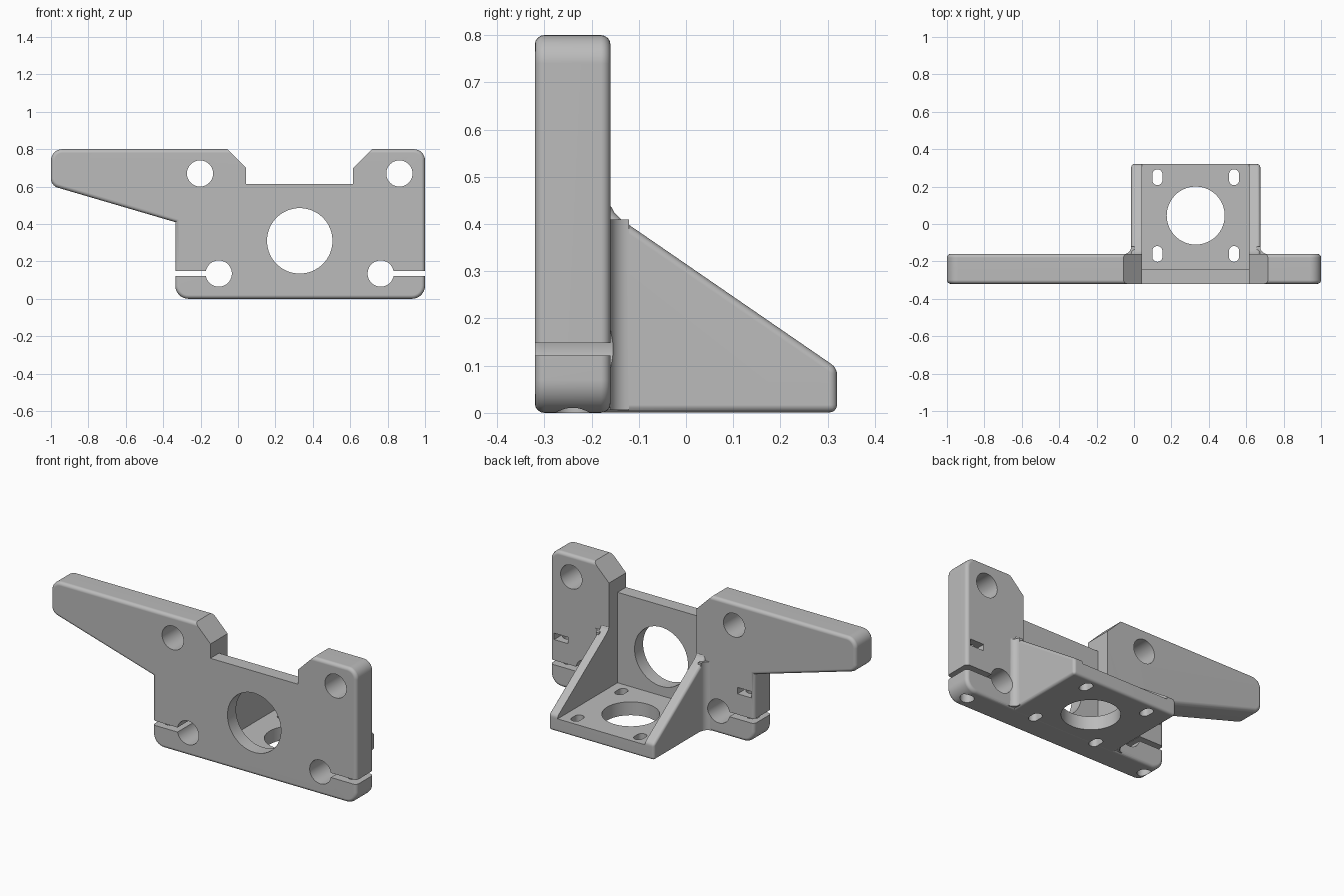
import bpy, bmesh, math
from mathutils import Vector

cube = bpy.data.objects.get("Cube")
if cube:
    bpy.data.objects.remove(cube, do_unlink=True)

grey = bpy.data.materials.new("neutral grey")
grey.use_nodes = True
grey.diffuse_color = (0.5, 0.5, 0.5, 1)
grey.node_tree.nodes["Principled BSDF"].inputs["Base Color"].default_value = (0.5, 0.5, 0.5, 1)


def rounded(corners, steps=8):
    """Outline from (u, v, radius) corners."""
    out = []
    for i, (u, v, r) in enumerate(corners):
        p = Vector((u, v))
        if r == 0:
            out.append(p)
            continue
        a = (Vector(corners[i - 1][:2]) - p).normalized()
        b = (Vector(corners[(i + 1) % len(corners)][:2]) - p).normalized()
        half = a.angle(b) / 2
        centre = p + (a + b).normalized() * (r / math.sin(half))
        start = p + a * (r / math.tan(half)) - centre
        end = p + b * (r / math.tan(half)) - centre
        sweep = start.angle(end)
        for k in range(steps + 1):
            t = k / steps
            out.append(centre + (start * math.sin((1 - t) * sweep)
                                 + end * math.sin(t * sweep)) / math.sin(sweep))
    return out


def circle(u, v, r, n=64):
    return [(u + r * math.cos(k * math.tau / n), v + r * math.sin(k * math.tau / n))
            for k in range(n)]


def rect(u0, u1, v0, v1):
    return [(u0, v0), (u1, v0), (u1, v1), (u0, v1)]


def prism(name, outline, axis, lo, hi, soften=0):
    """Extrude an outline along an axis and optionally round its convex edges."""
    place = {"x": lambda u, v, w: (w, u, v),
             "y": lambda u, v, w: (u, w, v),
             "z": lambda u, v, w: (u, v, w)}[axis]
    bm = bmesh.new()
    ends = [[bm.verts.new(place(u, v, w)) for u, v in outline] for w in (lo, hi)]
    n = len(outline)
    bm.faces.new(ends[0])
    bm.faces.new(ends[1][::-1])
    for i in range(n):
        j = (i + 1) % n
        bm.faces.new((ends[0][i], ends[0][j], ends[1][j], ends[1][i]))
    bmesh.ops.recalc_face_normals(bm, faces=bm.faces)
    bm.normal_update()
    if soften:
        edges = [e for e in bm.edges if e.calc_face_angle_signed() > math.radians(40)]
        bmesh.ops.bevel(bm, geom=edges, offset=soften, offset_type='OFFSET',
                        segments=4, profile=0.5, affect='EDGES')
    mesh = bpy.data.meshes.new(name)
    bm.to_mesh(mesh)
    bm.free()
    mesh.materials.append(grey)
    obj = bpy.data.objects.new(name, mesh)
    bpy.context.collection.objects.link(obj)
    return obj


def combine(base, part, operation):
    mod = base.modifiers.new("combine", 'BOOLEAN')
    mod.operation = operation
    mod.solver = 'EXACT'
    mod.object = part
    bpy.context.view_layer.objects.active = base
    bpy.ops.object.modifier_apply(modifier=mod.name)
    bpy.data.objects.remove(part, do_unlink=True)


def cut(name, outline, axis, lo, hi):
    combine(bracket, prism(name, outline, axis, lo, hi), 'DIFFERENCE')


MID, WALL, INNER = 0.33, 0.345, 0.286

# Upright plate with its side arm
bracket = prism("mounting_bracket", rounded([
    (-1, 0.8, 0.06), (1, 0.8, 0.06), (1, 0, 0.07), (-0.335, 0, 0.07),
    (-0.335, 0.41, 0), (-1, 0.605, 0.05)]), "y", -0.32, -0.16, 0.02)

# Wedge that becomes the shelf and its two gussets
wedge = [(-0.25, 0.001), (0.32, 0.001), (0.32, 0.095), (-0.135, 0.408),
         (-0.152, 0.424), (-0.162, 0.446), (-0.25, 0.446)]
combine(bracket, prism("gusset_block", wedge, "x", MID - WALL, MID + WALL, 0.016), 'UNION')

# Concave fillets where the gussets meet the plate
for side in (-1, 1):
    edge, r = MID + side * WALL, 0.04
    arc = [(edge + side * r * (1 - math.sin(k * math.pi / 16)),
            -0.161 + r * (1 - math.cos(k * math.pi / 16))) for k in range(9)]
    fillet = [(edge + side * r, -0.19)] + arc + [(edge - side * 0.02, -0.121),
                                               (edge - side * 0.02, -0.19)]
    combine(bracket, prism("gusset_fillet", fillet, "z", 0.006, 0.41), 'UNION')

# Motor pocket and the chamfered notch above it
cut("pocket", rect(MID - INNER, MID + INNER, 0.08, 0.9), "y", -0.24, 0.5)
left, right = MID - INNER, MID + INNER
cut("notch", [(left, 0.615), (right, 0.615), (right, 0.7), (right + 0.2, 0.9),
              (left - 0.2, 0.9), (left, 0.7)], "y", -0.4, 0.1)

# Large openings through the front wall and the shelf
cut("front_opening", circle(MID, 0.31, 0.175), "y", -0.4, -0.2)
cut("shelf_opening", circle(MID, 0.045, 0.155), "z", -0.1, 0.2)

# Screw slots in the shelf
for x in (MID - 0.205, MID + 0.205):
    for y in (-0.16, 0.25):
        u, v, r = 0.027, 0.042, 0.0265
        slot = rounded([(x - u, y - v, r), (x + u, y - v, r),
                        (x + u, y + v, r), (x - u, y + v, r)])
        cut("shelf_slot", slot, "z", -0.1, 0.2)

# Rod holes, clamp slits, clamp screw holes and nut traps on both sides
for side in (-1, 1):
    rod = MID + side * 0.433
    screw = MID + side * 0.6
    cut("upper_hole", circle(MID + side * 0.533, 0.67, 0.07), "y", -0.4, -0.1)
    cut("rod_hole", circle(rod, 0.135, 0.07), "y", -0.4, -0.1)
    far = MID + side * 0.8
    cut("clamp_slit", rect(min(rod, far), max(rod, far), 0.121, 0.148), "y", -0.4, -0.1)
    cut("screw_hole", circle(screw, -0.24, 0.037, 32), "z", -0.1, 0.34)
    cut("nut_trap", rect(screw - 0.045, screw + 0.045, 0.27, 0.308), "y", -0.285, -0.1)

# Smooth rounded edges while flat faces stay flat
bpy.ops.object.select_all(action='DESELECT')
bracket.select_set(True)
bpy.context.view_layer.objects.active = bracket
bpy.ops.object.shade_smooth_by_angle(angle=math.radians(30))
weights = bracket.modifiers.new("even_shading", 'WEIGHTED_NORMAL')
weights.keep_sharp = True
